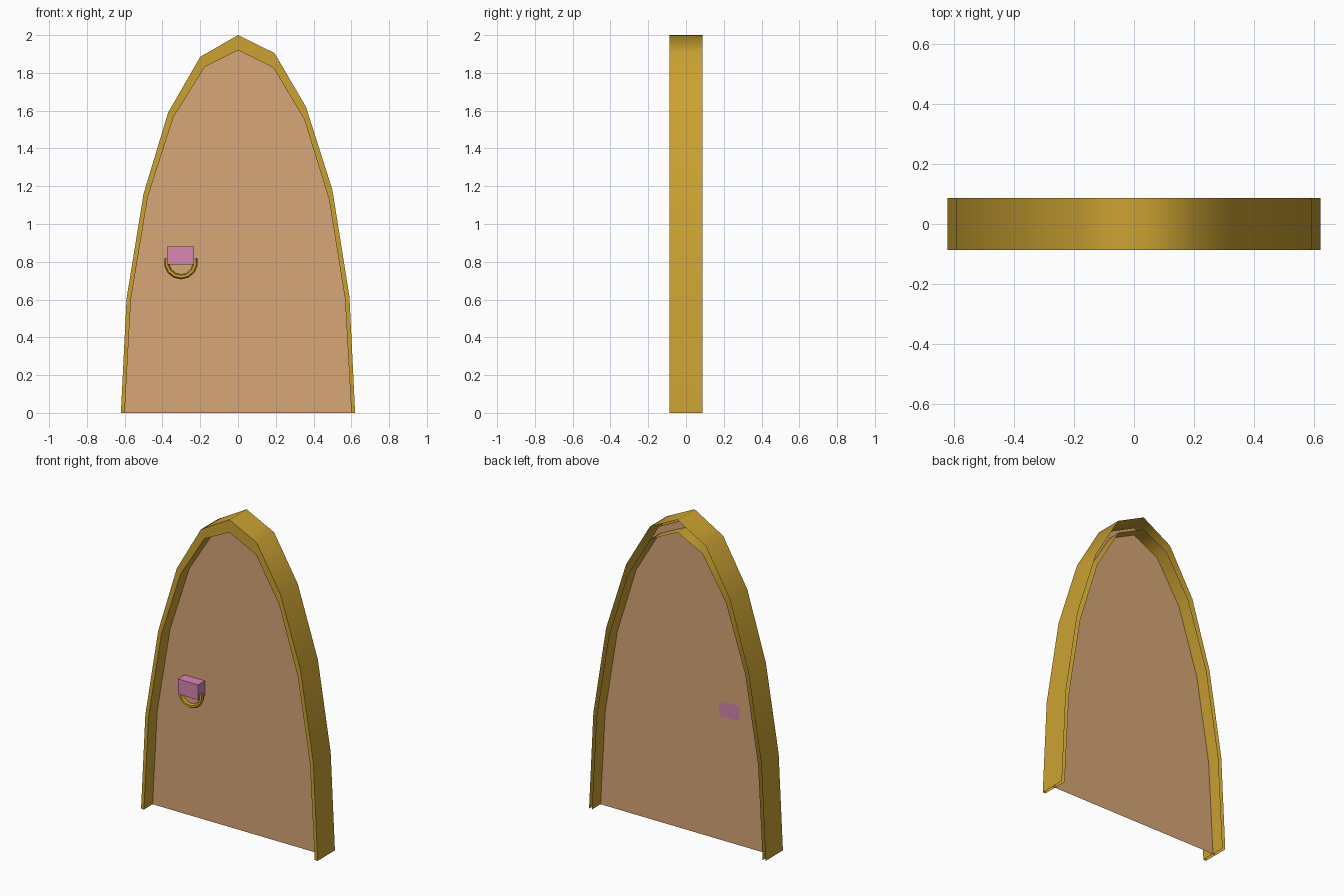
import bpy, bmesh, math
from mathutils import Vector

if "Cube" in bpy.data.objects:
    bpy.data.objects.remove(bpy.data.objects["Cube"])

def material(name, rgb):
    m = bpy.data.materials.new(name)
    m.diffuse_color = (*rgb, 1)
    m.use_nodes = True
    m.node_tree.nodes["Principled BSDF"].inputs["Base Color"].default_value = m.diffuse_color
    return m

gold = material("old_gold", (0.60, 0.36, 0.032))
wood = material("tan_wood", (0.68, 0.38, 0.18))
pink = material("pink_plate", (0.68, 0.24, 0.44))

def finish(bm, name, mat, angle=None):
    bmesh.ops.recalc_face_normals(bm, faces=bm.faces)
    me = bpy.data.meshes.new(name)
    bm.to_mesh(me)
    bm.free()
    me.materials.append(mat)
    ob = bpy.data.objects.new(name, me)
    bpy.context.collection.objects.link(ob)
    if angle:
        bpy.ops.object.select_all(action='DESELECT')
        ob.select_set(True)
        bpy.context.view_layer.objects.active = ob
        bpy.ops.object.shade_smooth_by_angle(angle=math.radians(angle))
    return ob

def strip(bm, rows, closed=False):
    """Join rows of points with quads; closed wraps each row round."""
    vs = [[bm.verts.new(p) for p in r] for r in rows]
    n = len(rows[0])
    for a, b in zip(vs, vs[1:]):
        for i in range(n if closed else n - 1):
            j = (i + 1) % n
            bm.faces.new((a[i], a[j], b[j], b[i]))
    return vs

# arch outlines, left foot over the apex to right foot (x, z)
outer = [(-.62, 0), (-.59, .605), (-.50, 1.16), (-.37, 1.59), (-.20, 1.885), (0, 2),
         (.193, 1.905), (.36, 1.62), (.50, 1.18), (.59, .615), (.62, 0)]
inner = [(-.60, 0), (-.567, .60), (-.477, 1.145), (-.342, 1.565), (-.175, 1.833), (0, 1.92),
         (.187, 1.828), (.35, 1.555), (.482, 1.13), (.567, .60), (.60, 0)]
D = 0.087

# door frame: channel section, open at the back
bm = bmesh.new()
strip(bm, [[(o[0], D, o[1]), (o[0], -D, o[1]), (i[0], -D, i[1]), (i[0], D, i[1])]
           for o, i in zip(outer, inner)])
finish(bm, "door_frame", gold, 60)

# door panel: thin sheet whose edge sits inside the frame channel
bm = bmesh.new()
edge = [Vector(i).lerp(Vector(o), 0.6) for o, i in zip(outer, inner)]
bm.faces.new([bm.verts.new((p.x, 0, p.y)) for p in edge])
finish(bm, "door_panel", wood)

# handle plate: block fixed to the panel
bm = bmesh.new()
bmesh.ops.create_cube(bm, size=1)
for v in bm.verts:
    v.co = (-.304 + v.co.x * .142, -.034 + v.co.y * .068, .834 + v.co.z * .096)
finish(bm, "handle_plate", pink)

# pull ring: lower half ring hanging from the plate
bm = bmesh.new()
R, r, cx, cy, cz = .076, .014, -.302, -.04, .797
rows = []
for k in range(9):
    a = math.radians(165 + 210 * k / 8)
    rows.append([(cx + (R + r * math.cos(t)) * math.cos(a), cy + r * math.sin(t),
                  cz + (R + r * math.cos(t)) * math.sin(a))
                 for t in (math.tau * s / 6 for s in range(6))])
vs = strip(bm, rows, closed=True)
bm.faces.new(vs[0])
bm.faces.new(vs[-1])
finish(bm, "pull_ring", gold, 60)
